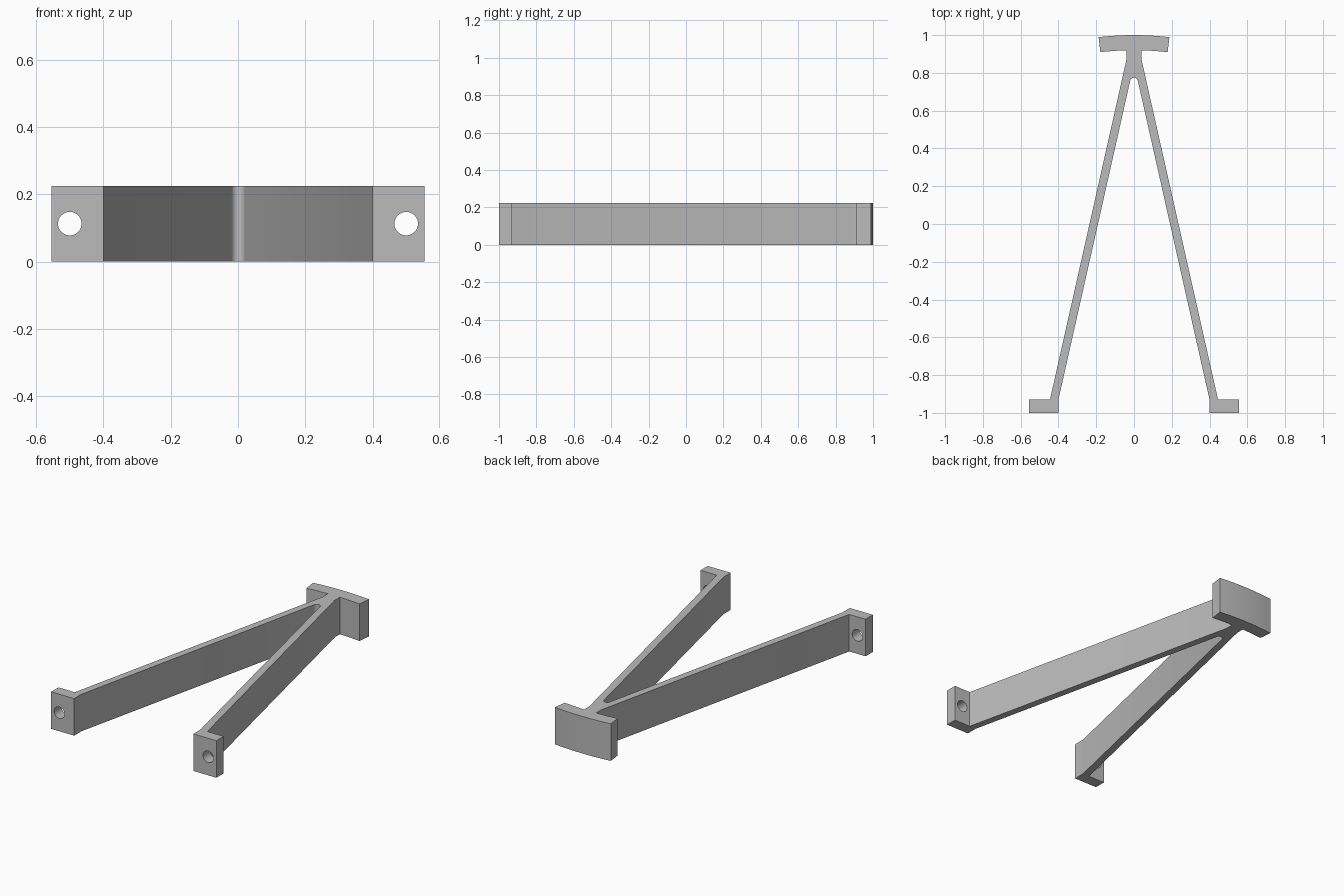
import bpy, bmesh, math

if "Cube" in bpy.data.objects:
    bpy.data.objects.remove(bpy.data.objects["Cube"])

H = 0.225
grey = bpy.data.materials.new("plain grey")
grey.diffuse_color = (0.5, 0.5, 0.5, 1)
grey.use_nodes = True
grey.node_tree.nodes["Principled BSDF"].inputs["Base Color"].default_value = grey.diffuse_color

# Right half of the outline, from the crotch down the inner leg, round the foot, up to the head
slope = math.atan(0.225)
yc, r = 0.754, 0.0206
half = []
for i in range(9):  # rounded crotch
    a = math.pi / 2 + (slope - math.pi / 2) * i / 8
    half.append((r * math.cos(a), yc + r * math.sin(a)))
half += [(0.40, -0.93), (0.40, -1.0), (0.555, -1.0), (0.555, -0.93), (0.445, -0.93),
         (0.04, 0.87), (0.04, 0.9195)]
# Curved head: two arcs round one centre
span, cy = 0.1175, -0.6
for i in range(1, 9):
    a = 0.0263 + (span - 0.0263) * i / 8
    half.append((1.52 * math.sin(a), cy + 1.52 * math.cos(a)))
for i in range(9):
    a = span * (1 - i / 8)
    half.append((1.6 * math.sin(a), cy + 1.6 * math.cos(a)))
outline = half + [(-x, y) for x, y in half[-2:0:-1]]

# Extruded bracket
bm = bmesh.new()
face = bm.faces.new([bm.verts.new((x, y, 0)) for x, y in outline])
ext = bmesh.ops.extrude_face_region(bm, geom=[face])
bmesh.ops.translate(bm, vec=(0, 0, H),
                    verts=[v for v in ext["geom"] if isinstance(v, bmesh.types.BMVert)])
bmesh.ops.recalc_face_normals(bm, faces=bm.faces)
mesh = bpy.data.meshes.new("forked_bracket")
bm.to_mesh(mesh)
bm.free()
bracket = bpy.data.objects.new("forked_bracket", mesh)
bpy.context.collection.objects.link(bracket)
mesh.materials.append(grey)

# Screw holes through the feet
for side in (-1, 1):
    bpy.ops.mesh.primitive_cylinder_add(vertices=32, radius=0.035, depth=0.3,
        location=(side * 0.5, -0.965, H / 2), rotation=(math.pi / 2, 0, 0))
    cutter = bpy.context.object
    cutter.name = "hole_cutter"
    cutter.data.materials.append(grey)
    mod = bracket.modifiers.new("screw_hole", "BOOLEAN")
    mod.operation, mod.solver, mod.object = "DIFFERENCE", "EXACT", cutter
    bpy.ops.object.select_all(action="DESELECT")
    bracket.select_set(True)
    bpy.context.view_layer.objects.active = bracket
    bpy.ops.object.modifier_apply(modifier=mod.name)
    bpy.data.objects.remove(cutter)

bpy.ops.object.shade_smooth_by_angle(angle=math.radians(25))
